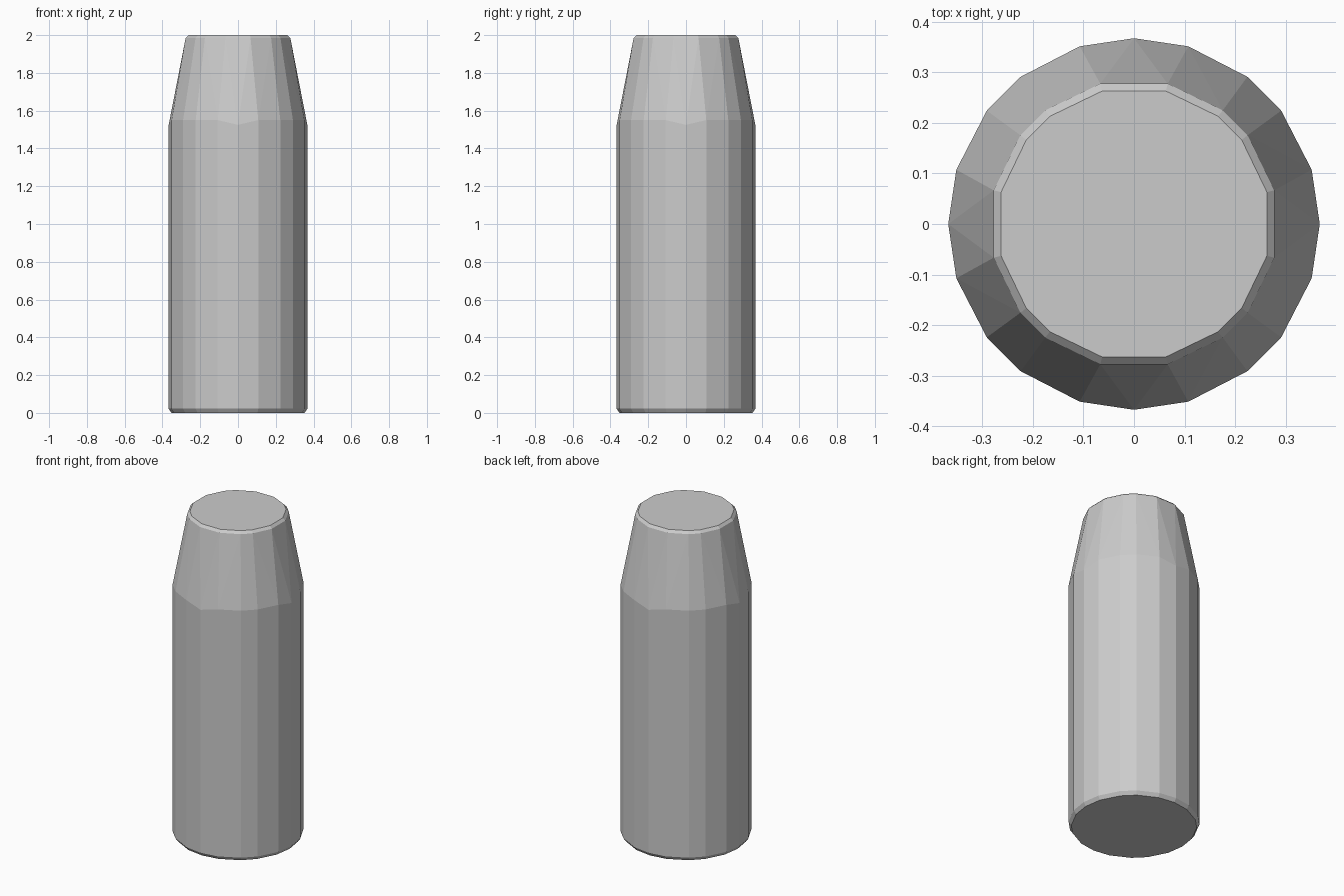
import bpy, bmesh
from math import sin, cos, radians

if "Cube" in bpy.data.objects:
    bpy.data.objects.remove(bpy.data.objects["Cube"], do_unlink=True)

# Plain grey material
grey = bpy.data.materials.new("light grey")
grey.use_nodes = True
colour = (0.6, 0.6, 0.6, 1)
grey.diffuse_color = colour
grey.node_tree.nodes["Principled BSDF"].inputs["Base Color"].default_value = colour

BODY = (0, 17, 37.6, 52.4, 73)    # corner angles in one quadrant of the body
TOP = (13.5, 38, 52, 76.5)        # corner angles in one quadrant of the tapered end

bm = bmesh.new()


def ring(angles, radius, z, axis_z=None):
    """Repeat one quadrant's corners four times; axis corners may sit lower."""
    for quarter in range(4):
        for a in angles:
            t = radians(a + 90 * quarter)
            height = axis_z if a == 0 and axis_z is not None else z
            bm.verts.new((radius * cos(t), radius * sin(t), height))


ring(BODY, 0.352, 0)              # base
ring(BODY, 0.367, 0.022)          # base chamfer
ring(BODY, 0.367, 1.55, 1.525)    # shoulder
ring(TOP, 0.285, 1.985)           # tapered end
ring(TOP, 0.27, 2)                # end cap

# Skin the rings and merge coplanar triangles
bmesh.ops.convex_hull(bm, input=bm.verts[:])
bmesh.ops.dissolve_limit(bm, angle_limit=radians(1), verts=bm.verts[:], edges=bm.edges[:])
bmesh.ops.recalc_face_normals(bm, faces=bm.faces[:])

mesh = bpy.data.meshes.new("tapered_cylinder")
bm.to_mesh(mesh)
bm.free()
mesh.materials.append(grey)
body = bpy.data.objects.new("tapered_cylinder", mesh)
bpy.context.collection.objects.link(body)
